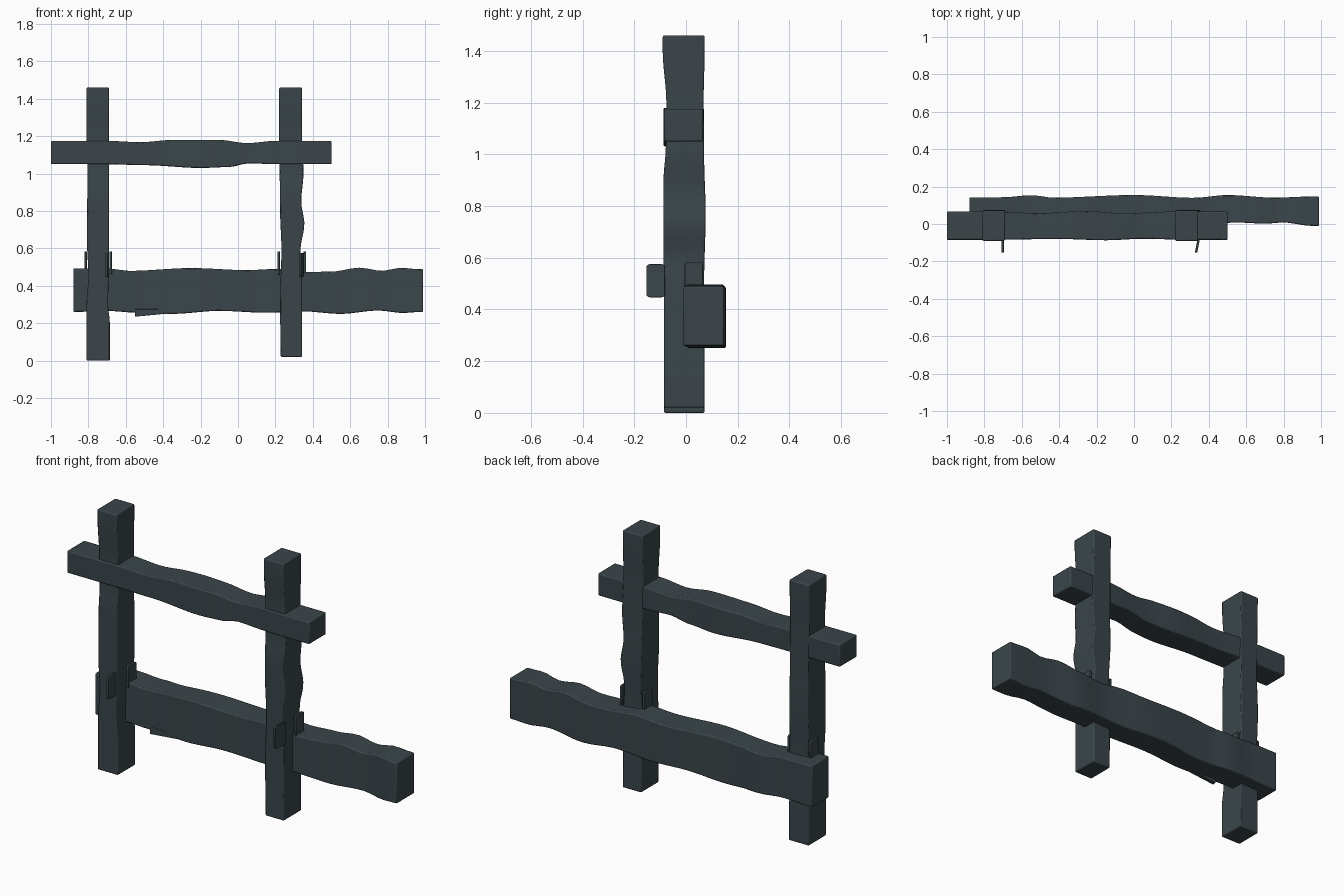
import bpy
import bmesh
import math
from mathutils import Vector

default = bpy.data.objects.get("Cube")
if default:
    bpy.data.objects.remove(default, do_unlink=True)

# One dark slate colour for all the timber
timber = bpy.data.materials.new("dark_slate_timber")
timber.use_nodes = True
colour = (0.043, 0.06, 0.068, 1)
timber.diffuse_color = colour
shader = timber.node_tree.nodes["Principled BSDF"]
shader.inputs["Base Color"].default_value = colour
shader.inputs["Roughness"].default_value = 0.9


def finish(name, bm, bevel):
    """Turn a bmesh into a shaded object with softened edges."""
    bmesh.ops.recalc_face_normals(bm, faces=bm.faces)
    mesh = bpy.data.meshes.new(name)
    bm.to_mesh(mesh)
    bm.free()
    mesh.materials.append(timber)
    obj = bpy.data.objects.new(name, mesh)
    bpy.context.collection.objects.link(obj)
    mod = obj.modifiers.new("worn_edges", "BEVEL")
    mod.width = bevel
    mod.segments = 2
    mod.limit_method = "ANGLE"
    mod.angle_limit = math.radians(50)
    bpy.ops.object.select_all(action="DESELECT")
    obj.select_set(True)
    bpy.context.view_layer.objects.active = obj
    bpy.ops.object.shade_smooth_by_angle(angle=math.radians(35))
    return obj


def sample(profile, t):
    """Ease between the (position, value) points of a hewn edge."""
    if t <= profile[0][0]:
        return profile[0][1]
    for (t0, v0), (t1, v1) in zip(profile, profile[1:]):
        if t <= t1:
            f = (t - t0) / (t1 - t0)
            return v0 + (v1 - v0) * f * f * (3 - 2 * f)
    return profile[-1][1]


def beam(name, start, end, a_low, a_high, b_low, b_high, place, steps=44):
    """Loft a rectangular section along a length, with four wavy sides."""
    bm = bmesh.new()
    rings = []
    for i in range(steps + 1):
        t = start + (end - start) * i / steps
        al, ah, bl, bh = (sample(p, t) for p in (a_low, a_high, b_low, b_high))
        corners = ((al, bl), (ah, bl), (ah, bh), (al, bh))
        rings.append([bm.verts.new(place(t, a, b)) for a, b in corners])
    for r0, r1 in zip(rings, rings[1:]):
        for k in range(4):
            n = (k + 1) % 4
            bm.faces.new((r0[k], r0[n], r1[n], r1[k]))
    bm.faces.new(rings[0])
    bm.faces.new(rings[-1])
    return finish(name, bm, 0.006)


def along_x(t, a, b):
    return (t, a, b)


def along_z(t, a, b):
    return (a, b, t)


# Upright posts, sharing the same front and back wear
post_front = [(0, -.085), (.9, -.087), (1.03, -.078), (1.2, -.076), (1.4, -.09)]
post_back = [(0, .072), (.5, .07), (.77, .076), (1, .07), (1.2, .068), (1.4, .072)]
beam("right_post", 0, 1.46,
     [(0, -.81), (.3, -.81), (.45, -.80), (.65, -.808), (1, -.805), (1.2, -.81)],
     [(.05, -.685), (.2, -.685), (.3, -.695), (.5, -.69), (1.2, -.69)],
     post_front, post_back, along_z)
beam("left_post", .02, 1.46,
     [(0, .228), (.3, .225), (.6, .232), (.8, .225), (1.2, .22)],
     [(.1, .343), (.45, .342), (.6, .335), (.73, .355), (.85, .338), (1, .35), (1.2, .343)],
     post_front, post_back, along_z)

# Upper rail, passing through both posts
beam("top_rail", -1, .5,
     [(-.8, -.085), (-.4, -.08), (-.15, -.087), (.05, -.079), (.3, -.085)],
     [(-.8, .067), (-.5, .058), (-.25, .069), (-.05, .057), (.2, .066)],
     [(-.7, 1.05), (-.5, 1.045), (-.2, 1.03), (-.05, 1.035), (.06, 1.055), (.2, 1.05)],
     [(-.7, 1.175), (-.52, 1.168), (-.35, 1.18), (-.1, 1.18), (.05, 1.163), (.2, 1.175)],
     along_x)

# Heavy lower beam behind the posts
beam("bottom_beam", -.88, .99,
     [(-.8, -.008), (-.5, .006), (-.2, -.005), (.1, .004), (.35, -.005),
      (.55, .008), (.7, .002), (.8, .008), (.95, -.01)],
     [(-.7, .143), (-.55, .154), (-.43, .141), (0, .155), (.32, .14), (.5, .155),
      (.75, .141), (.95, .147)],
     [(-.88, .26), (-.7, .266), (-.55, .257), (-.35, .25), (-.1, .266), (.15, .256),
      (.35, .263), (.55, .25), (.75, .268), (.88, .255), (.97, .26)],
     [(-.7, .493), (-.58, .48), (-.25, .495), (.05, .484), (.2, .49), (.37, .474),
      (.5, .476), (.65, .497), (.77, .48), (.87, .496), (.97, .489)],
     along_x)


def bracket(name, x, y, z, lean):
    """Thin rounded plate standing across the x direction."""
    bm = bmesh.new()
    bmesh.ops.create_cube(bm, size=1)
    bmesh.ops.scale(bm, vec=(.013, .072, .128), verts=bm.verts)
    # round the four corners of the plate outline
    outline = [e for e in bm.edges
               if abs((e.verts[0].co - e.verts[1].co).normalized().x) > .9]
    bmesh.ops.bevel(bm, geom=outline, offset=.012, segments=3, affect="EDGES", profile=.5)
    for v in bm.verts:
        v.co.x += lean * v.co.y
    bmesh.ops.translate(bm, vec=Vector((x, y, z)), verts=bm.verts)
    return finish(name, bm, .002)


# Three plates around each post
for side, near, far, front, lean in (("right", -.814, -.681, -.702, 0),
                                     ("left", .217, .357, .339, .2)):
    bracket(side + "_post_outer_plate", near, .03, .52, 0)
    bracket(side + "_post_inner_plate", far, .03, .52, 0)
    bracket(side + "_post_front_plate", front, -.117, .511, lean)

# Splinter hanging from the lower front edge of the beam
bm = bmesh.new()
outline = [(-.55, .235), (-.33, .256), (-.4, .275), (-.55, .275)]
face = bm.faces.new([bm.verts.new((x, .004, z)) for x, z in outline])
extruded = bmesh.ops.extrude_face_region(bm, geom=[face])
moved = [g for g in extruded["geom"] if isinstance(g, bmesh.types.BMVert)]
bmesh.ops.translate(bm, vec=(0, .022, 0), verts=moved)
finish("beam_splinter", bm, .001)
